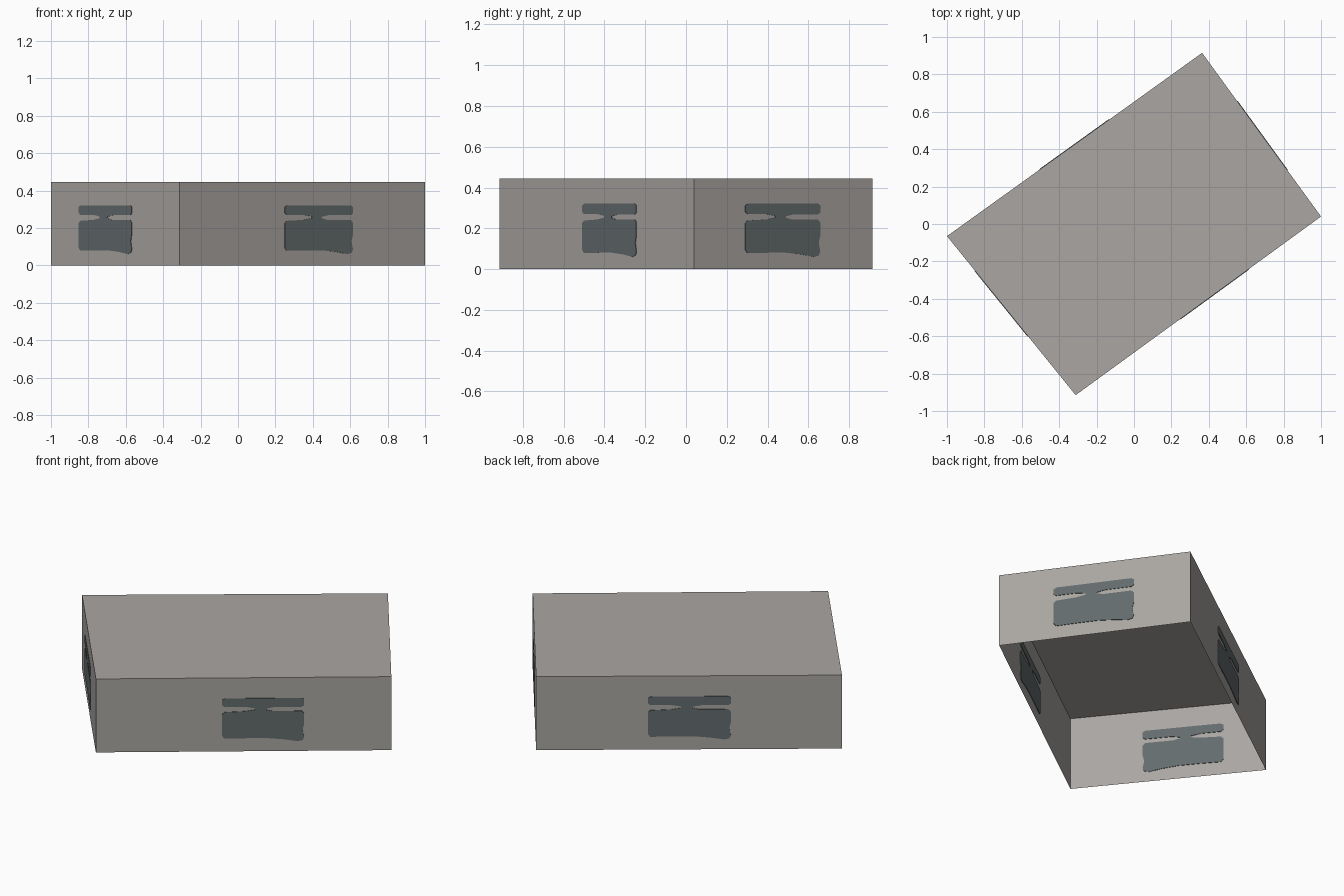
import bpy, bmesh
from mathutils import Vector

if "Cube" in bpy.data.objects:
    bpy.data.objects.remove(bpy.data.objects["Cube"])

H = 0.445
# footprint, counter-clockwise seen from above
CORNERS = [Vector(p) for p in ((-1.0, -0.065, 0), (-0.312, -0.915, 0),
                               (1.0, 0.04, 0), (0.364, 0.915, 0))]


def material(name, rgb):
    m = bpy.data.materials.new(name)
    m.diffuse_color = (*rgb, 1)
    m.use_nodes = True
    m.node_tree.nodes["Principled BSDF"].inputs["Base Color"].default_value = m.diffuse_color
    return m


def make_object(name, bm, mat):
    me = bpy.data.meshes.new(name)
    bm.to_mesh(me)
    bm.free()
    me.materials.append(mat)
    ob = bpy.data.objects.new(name, me)
    bpy.context.collection.objects.link(ob)
    return ob


wall_grey = material("warm grey", (0.40, 0.38, 0.36))
slate = material("slate grey", (0.125, 0.147, 0.152))

# Open-bottomed shell: flat roof and four thin walls
bm = bmesh.new()
low = [bm.verts.new(c) for c in CORNERS]
high = [bm.verts.new(c + Vector((0, 0, H))) for c in CORNERS]
for i in range(4):
    j = (i + 1) % 4
    bm.faces.new((low[i], low[j], high[j], high[i]))
bm.faces.new(high)
make_object("building_shell", bm, wall_grey)

# Dark patch outline: (fraction across, height)
PATCH = [(0.03, .078), (0.30, .080), (0.55, .080), (0.75, .072), (0.92, .060),
         (0.98, .066), (1.0, .085), (0.98, .13), (1.0, .165), (1.0, .228),
         (0.97, .243), (0.62, .243), (0.54, .252), (0.54, .259), (0.64, .268),
         (0.97, .268), (1.0, .278), (1.0, .312), (0.97, .321), (0.04, .321),
         (0.0, .312), (0.0, .282), (0.03, .270), (0.28, .270), (0.40, .261),
         (0.40, .252), (0.28, .243), (0.03, .238), (0.0, .225), (0.0, .095)]


def wall_patch(name, a, b, t0, t1, thick=0.006):
    """Thin plate through a wall, so it shows on both sides."""
    d = b - a
    out = Vector((d.y, -d.x, 0)).normalized()
    bm = bmesh.new()
    rings = []
    for side in (0.5, -0.5):
        rings.append([bm.verts.new(a + d * (t0 + (t1 - t0) * u)
                                   + Vector((0, 0, z)) + out * thick * side)
                      for u, z in PATCH])
    outer, inner = rings
    bm.faces.new(outer)
    bm.faces.new(inner[::-1])
    n = len(PATCH)
    for i in range(n):
        j = (i + 1) % n
        bm.faces.new((outer[j], outer[i], inner[i], inner[j]))
    bmesh.ops.recalc_face_normals(bm, faces=bm.faces)
    make_object(name, bm, slate)


# One patch per wall, placed by fraction along it
SPANS = {"left": (0.217, 0.63), "front": (0.427, 0.705),
         "right": (0.285, 0.705), "back": (0.365, 0.637)}
for i, (side, (t0, t1)) in enumerate(SPANS.items()):
    wall_patch(side + "_wall_patch", CORNERS[i], CORNERS[(i + 1) % 4], t0, t1)
